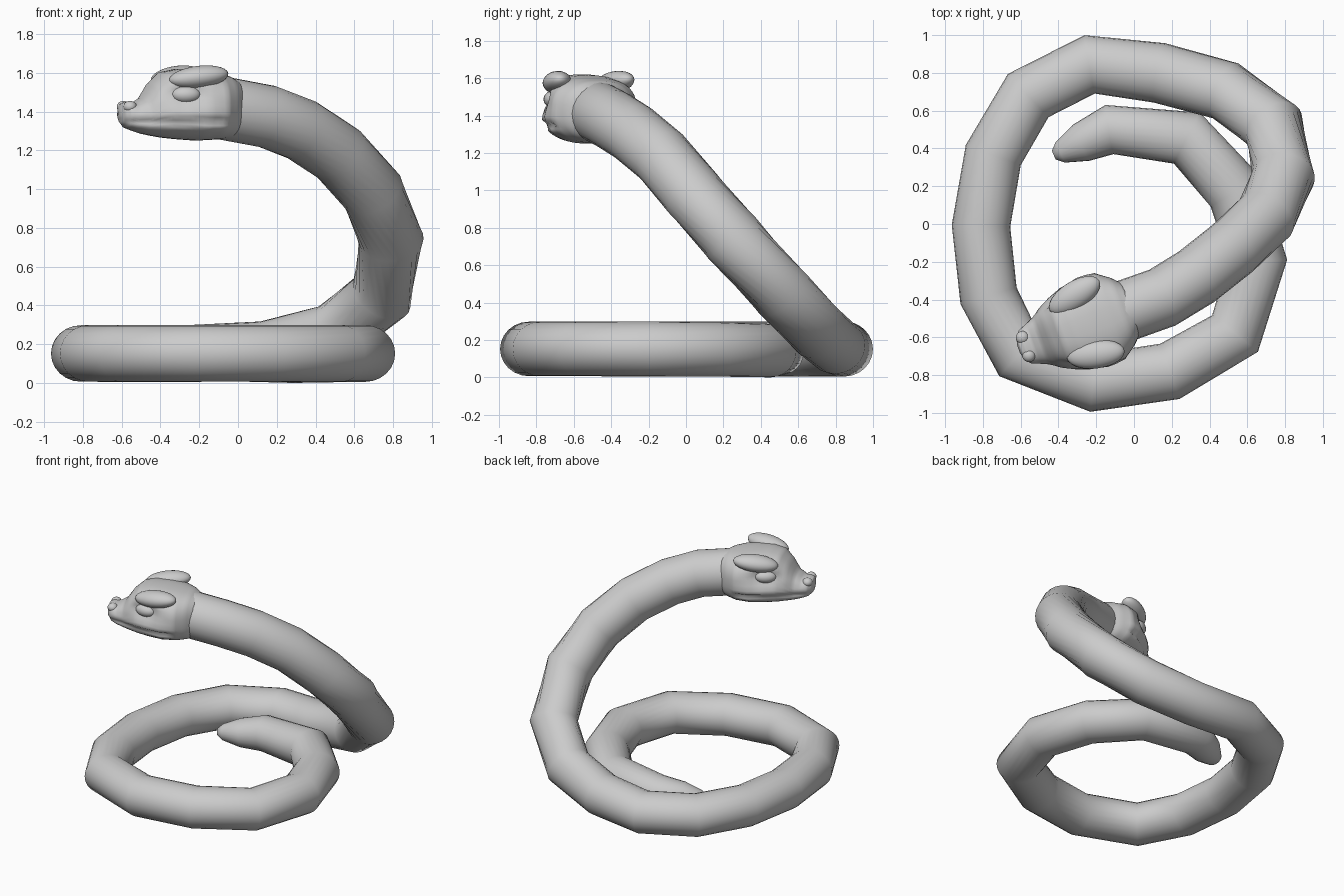
import bpy, bmesh, math
from mathutils import Vector, Matrix

if "Cube" in bpy.data.objects:
    bpy.data.objects.remove(bpy.data.objects["Cube"])


def loft(name, rings):
    """Skin a list of equal-length vertex rings and close both ends."""
    bm = bmesh.new()
    rows = [[bm.verts.new(p) for p in ring] for ring in rings]
    n = len(rows[0])
    for a, b in zip(rows, rows[1:]):
        for i in range(n):
            j = (i + 1) % n
            bm.faces.new((a[i], a[j], b[j], b[i]))
    bm.faces.new(rows[0])
    bm.faces.new(rows[-1])
    bmesh.ops.recalc_face_normals(bm, faces=bm.faces)
    for f in bm.faces:
        f.smooth = True
    me = bpy.data.meshes.new(name)
    bm.to_mesh(me)
    bm.free()
    ob = bpy.data.objects.new(name, me)
    bpy.context.collection.objects.link(ob)
    return ob


# Body: coarse path of x, y, z, radius from tail tip to neck
path = [
    (-.425, .365, .12, .025), (-.39, .38, .12, .06), (-.28, .43, .125, .105),
    (-.13, .50, .135, .132), (.28, .455, .143, .152), (.54, .17, .15, .155),
    (.655, -.19, .152, .156), (.535, -.58, .152, .155), (.19, -.78, .152, .155),
    (-.215, -.84, .152, .155), (-.61, -.69, .152, .155), (-.77, -.38, .152, .155),
    (-.81, -.01, .152, .155), (-.745, .365, .152, .155), (-.56, .68, .152, .157),
    (-.235, .845, .152, .157), (.135, .80, .168, .16), (.485, .705, .25, .16),
    (.74, .515, .45, .165), (.79, .25, .74, .168), (.695, .035, .985, .165),
    (.52, -.13, 1.18, .163), (.33, -.28, 1.305, .163), (.15, -.39, 1.375, .163),
    (-.09, -.475, 1.42, .163), (-.22, -.52, 1.43, .15),
]
pts = [Vector(p[:3]) for p in path]
rings = []
for i, (p, row) in enumerate(zip(pts, path)):
    a = (p - pts[max(i - 1, 0)])
    b = (pts[min(i + 1, len(pts) - 1)] - p)
    t = ((a.normalized() if a.length else a) + (b.normalized() if b.length else b)).normalized()
    side = t.cross(Vector((0, 0, 1))).normalized()
    up = side.cross(t)
    r = row[3]
    k = .94 if i < 17 else 1
    rings.append([p + side * r * math.cos(u) + up * r * k * math.sin(u)
                  for u in [2 * math.pi * j / 24 for j in range(24)]])
loft("snake_body", rings)

# Head frame: local x forward, local y sideways, z up
base = Vector((-.08, -.47, 0))
fwd = Vector((-.94, -.34, 0)).normalized()
lat = Vector((-fwd.y, fwd.x, 0))
frame = Matrix.Translation(base) @ Matrix((fwd, lat, (0, 0, 1))).transposed().to_4x4()

# Head sections: forward distance, half width, bottom, top
sections = [
    (-.07, .14, 1.28, 1.56), (-.02, .19, 1.262, 1.585), (.05, .24, 1.255, 1.60),
    (.15, .245, 1.25, 1.615), (.25, .225, 1.257, 1.62), (.33, .195, 1.265, 1.605),
    (.39, .16, 1.275, 1.55), (.44, .125, 1.285, 1.475), (.49, .105, 1.30, 1.445),
    (.53, .088, 1.315, 1.45), (.555, .06, 1.34, 1.44), (.565, .02, 1.375, 1.41),
]


def gauss(x, c, w):
    return math.exp(-((x - c) / w) ** 2)


rings = []
for a, b in zip(sections, sections[1:] + sections[-1:]):
    for q in range(4 if a is not b else 1):
        s, w, lo, hi = [m + (n - m) * q / 4 for m, n in zip(a, b)]
        ring = []
        for j in range(48):
            u = 2 * math.pi * j / 48
            c, d = math.cos(u), math.sin(u)
            y = math.copysign(abs(c) ** .8, c) * w
            z = (lo + hi) / 2 + math.copysign(abs(d) ** .8, d) * (hi - lo) / 2
            # eye sockets, mouth groove and swollen lips
            socket = .22 * gauss(s, .27, .11) * gauss(z, 1.49, .05)
            front = min(1, max(0, (s - .02) / .08))
            mouth = front * (.09 * gauss(z, 1.347, .013) - .05 * gauss(z, 1.382, .02)
                             - .03 * gauss(z, 1.315, .02))
            y *= 1 - socket - mouth
            ring.append(frame @ Vector((s, y, z)))
        rings.append(ring)
loft("snake_head", rings)


def blob(name, loc, scale, yaw, pitch=0):
    bpy.ops.mesh.primitive_uv_sphere_add(segments=24, ring_count=14, radius=1)
    ob = bpy.context.object
    ob.name = name
    ob.matrix_world = (frame @ Matrix.Translation(loc) @ Matrix.Rotation(yaw, 4, 'Z')
                       @ Matrix.Rotation(pitch, 4, 'Y') @ Matrix.Diagonal((*scale, 1)))
    bpy.ops.object.shade_smooth()


# Brows, eyes and nostril swellings on both sides
for k, tag in ((1, "left"), (-1, "right")):
    blob(tag + "_brow", (.19, .165 * k, 1.578), (.155, .075, .058), -.22 * k, .12)
    blob(tag + "_eye", (.26, .165 * k, 1.487), (.075, .048, .045), -.3 * k)
    blob(tag + "_nostril", (.525, .05 * k, 1.425), (.035, .035, .03), -.3 * k)
